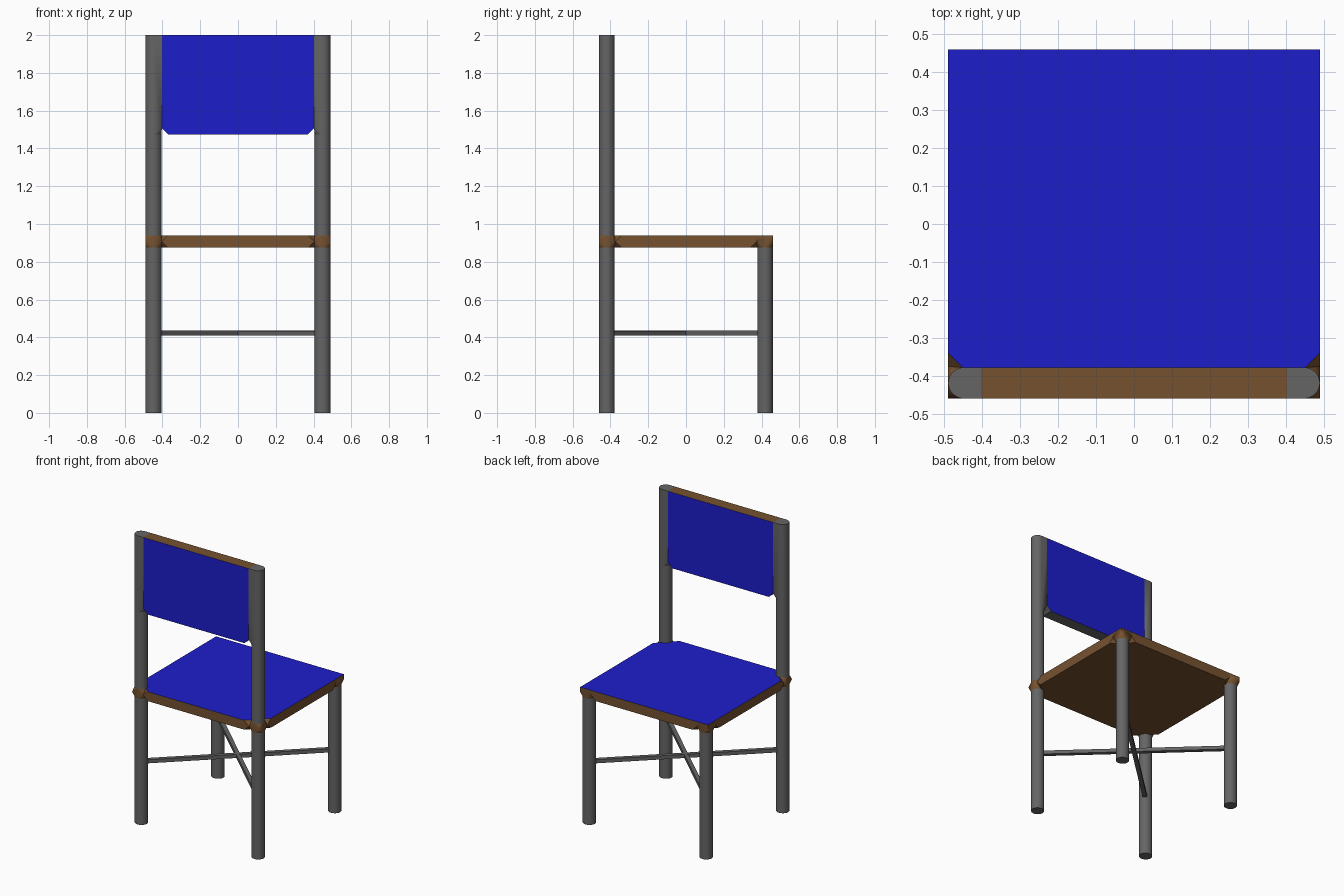
import bpy, bmesh, math
from mathutils import Vector

if "Cube" in bpy.data.objects:
    bpy.data.objects.remove(bpy.data.objects["Cube"])

W, D = 0.49, 0.46              # half width / half depth
RX, RY = 0.0425, 0.041         # leg radii
CX, CY = W - RX, D - RY        # leg centre
Z0, ZM, Z1 = 0.875, 0.907, 0.94  # seat bottom, middle, top
SEG = 32


def material(name, rgb):
    m = bpy.data.materials.new(name)
    m.diffuse_color = (*rgb, 1)
    m.use_nodes = True
    m.node_tree.nodes["Principled BSDF"].inputs["Base Color"].default_value = m.diffuse_color
    return m


GREY = material("grey metal", (0.13, 0.13, 0.13))
BLUE = material("blue fabric", (0.012, 0.013, 0.6))
BROWN = material("brown wood", (0.18, 0.085, 0.03))


def hull(name, points, pick=lambda n: 0, mats=(GREY,)):
    """Convex solid from points; pick chooses a material slot by face normal."""
    bm = bmesh.new()
    for p in points:
        bm.verts.new(p)
    res = bmesh.ops.convex_hull(bm, input=bm.verts)
    junk = {v for v in res["geom_interior"] + res["geom_unused"]
            if isinstance(v, bmesh.types.BMVert)}
    bmesh.ops.delete(bm, geom=list(junk), context='VERTS')
    bmesh.ops.dissolve_limit(bm, angle_limit=0.01, verts=bm.verts, edges=bm.edges)
    bmesh.ops.recalc_face_normals(bm, faces=bm.faces)
    bm.normal_update()
    for f in bm.faces:
        f.material_index = pick(f.normal)
    me = bpy.data.meshes.new(name)
    bm.to_mesh(me)
    bm.free()
    for m in mats:
        me.materials.append(m)
    ob = bpy.data.objects.new(name, me)
    bpy.context.collection.objects.link(ob)
    bpy.ops.object.select_all(action='DESELECT')
    ob.select_set(True)
    bpy.context.view_layer.objects.active = ob
    bpy.ops.object.shade_smooth_by_angle(angle=math.radians(20))
    return ob


def ring(sx, sy, z):
    return [(sx * CX + RX * math.cos(2 * math.pi * i / SEG),
             sy * CY + RY * math.sin(2 * math.pi * i / SEG), z) for i in range(SEG)]


def cut_corner(sx, sy, c, z):
    """Two points cutting a seat corner diagonally."""
    return [(sx * (W - c), sy * D, z), (sx * W, sy * (D - c), z)]


CORNERS = [(sx, sy) for sx in (-1, 1) for sy in (-1, 1)]

# Seat slab, notched around the legs
slab = []
for sx, sy in CORNERS:
    slab += cut_corner(sx, sy, 0.12, Z0) + cut_corner(sx, sy, 0.085, ZM)
    slab += cut_corner(sx, sy, 0.12 if sy < 0 else 0.085, Z1)
top_blue = lambda n: 1 if n.z > 0.9 else 0
hull("seat", slab, top_blue, (BROWN, BLUE))

for sx, sy in CORNERS:
    side = "left" if sx < 0 else "right"
    end = "back" if sy < 0 else "front"
    # Seat corner blocks, tapering to the round legs
    tri = lambda z: cut_corner(sx, sy, 0.085, z) + [(sx * W, sy * D, z)]
    pts = ring(sx, sy, Z0) + tri(ZM) + (ring(sx, sy, Z1) if sy < 0 else tri(Z1))
    hull(f"seat_corner_{end}_{side}", pts, top_blue, (BROWN, BLUE))
    # Legs; the back ones carry on up to the backrest
    top = 1.475 if sy < 0 else Z0 + 0.02
    hull(f"{end}_leg_{side}", ring(sx, sy, 0) + ring(sx, sy, top))

# Upper posts: round outside, square towards the backrest
for sx in (-1, 1):
    pts = ring(sx, -1, 1.475)
    for z in (1.508, 2.0):
        pts += [p for p in ring(sx, -1, z) if p[0] * sx >= CX - 1e-4]
        pts += [(sx * 0.403, -CY + s * RY, z) for s in (-1, 1)]
    hull("backrest_post_" + ("left" if sx < 0 else "right"), pts)

# Backrest panel with chamfered lower ends
pts = [(sx * x, -CY + s * RY, z) for sx in (-1, 1) for s in (-1, 1)
       for x, z in ((0.37, 1.475), (0.403, 1.508), (0.403, 2.0))]
hull("backrest", pts,
     lambda n: 1 if abs(n.y) > 0.9 else 2 if n.z > 0.9 else 0, (GREY, BLUE, BROWN))

# Crossed braces between the legs
for i, s in enumerate((1, -1)):
    d = Vector((CX, s * CY, 0))
    n = Vector((-d.y, d.x, 0)).normalized() * 0.0135
    zc = 0.4235 - 0.002 * i
    hull(f"cross_brace_{i + 1}",
         [e * d * 0.96 + w * n + Vector((0, 0, zc + h * 0.0125))
          for e in (-1, 1) for w in (-1, 1) for h in (-1, 1)])
